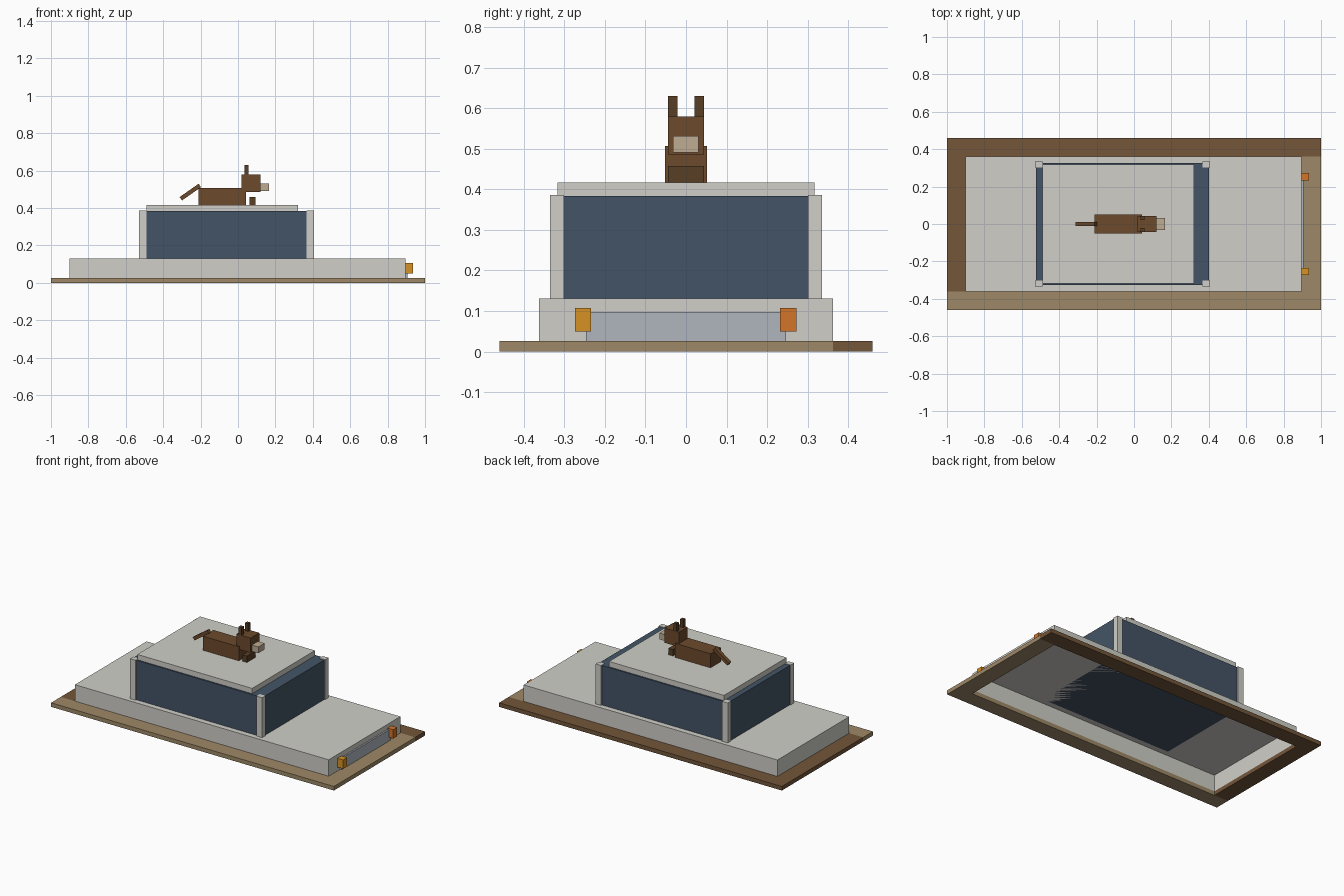
import bpy, bmesh, math

if "Cube" in bpy.data.objects:
    bpy.data.objects.remove(bpy.data.objects["Cube"])


def srgb(r, g, b):
    return tuple(((c / 255 + 0.055) / 1.055) ** 2.4 for c in (r, g, b)) + (1,)


def material(name, *rgb):
    m = bpy.data.materials.new(name)
    m.diffuse_color = srgb(*rgb)
    m.use_nodes = True
    m.node_tree.nodes["Principled BSDF"].inputs["Base Color"].default_value = m.diffuse_color
    return m


PAINT = material("pale_paint", 208, 207, 200)
GLASS = material("dark_glass", 68, 84, 102)
TAN = material("tan_wood", 158, 137, 103)
BROWN = material("brown_wood", 115, 86, 58)
FUR = material("brown_fur", 108, 74, 44)
DARK_FUR = material("dark_fur", 88, 62, 38)
MUZZLE = material("muzzle", 190, 172, 146)
PLATE = material("blue_grey", 176, 182, 191)
GOLD = material("amber", 214, 146, 36)
ORANGE = material("orange", 210, 118, 42)


def box(name, x, y, z, mat, open_bottom=False, tilt=0):
    """Box spanning the given (min, max) ranges, optionally tilted about y."""
    bm = bmesh.new()
    bmesh.ops.create_cube(bm, size=1)
    size = [r[1] - r[0] for r in (x, y, z)]
    bmesh.ops.scale(bm, vec=size, verts=bm.verts)
    if open_bottom:
        bm.normal_update()
        low = [f for f in bm.faces if f.normal.z < -0.5]
        bmesh.ops.delete(bm, geom=low, context='FACES_ONLY')
    me = bpy.data.meshes.new(name)
    bm.to_mesh(me)
    bm.free()
    me.materials.append(mat)
    ob = bpy.data.objects.new(name, me)
    ob.location = [(r[0] + r[1]) / 2 for r in (x, y, z)]
    ob.rotation_euler.y = tilt
    bpy.context.collection.objects.link(ob)
    return ob


# Wooden border around the car
FZ = (0, 0.026)
box("border_front", (-1, 1), (-0.46, -0.362), FZ, TAN)
box("border_right", (0.895, 1), (-0.362, 0.362), FZ, TAN)
box("border_back", (-0.9, 1), (0.362, 0.46), FZ, BROWN)
box("border_left", (-1, -0.9), (-0.362, 0.46), FZ, BROWN)

# Hollow car body, cabin glass and roof
box("car_body", (-0.9, 0.895), (-0.362, 0.362), (0.026, 0.131), PAINT, open_bottom=True)
box("cabin_glass", (-0.525, 0.4), (-0.327, 0.327), (0.131, 0.383), GLASS)
box("roof", (-0.49, 0.322), (-0.317, 0.317), (0.383, 0.417), PAINT)

# Corner pillars
for xn, x in (("rear", (-0.53, -0.49)), ("front", (0.365, 0.405))):
    for side, y in (("right", (-0.335, -0.301)), ("left", (0.301, 0.335))):
        box(f"pillar_{xn}_{side}", x, y, (0.131, 0.386), PAINT)

# Nose panel and lamps
box("nose_panel", (0.89, 0.905), (-0.246, 0.246), (0.026, 0.098), PLATE)
box("lamp_right", (0.887, 0.935), (-0.274, -0.234), (0.05, 0.107), GOLD)
box("lamp_left", (0.887, 0.935), (0.232, 0.272), (0.05, 0.107), ORANGE)

# Animal lying on the roof
box("animal_body", (-0.21, 0.042), (-0.052, 0.052), (0.417, 0.507), FUR)
box("animal_head", (0.02, 0.12), (-0.044, 0.044), (0.486, 0.58), FUR)
box("animal_snout", (0.115, 0.166), (-0.032, 0.031), (0.491, 0.531), MUZZLE)
box("animal_paws", (0.062, 0.094), (-0.044, 0.044), (0.417, 0.458), DARK_FUR)
for side, y in (("right", (-0.044, -0.021)), ("left", (0.021, 0.044))):
    box(f"animal_ear_{side}", (0.035, 0.057), y, (0.575, 0.63), DARK_FUR)
box("animal_tail", (-0.317, -0.193), (-0.012, 0.012), (0.474, 0.496), FUR,
    tilt=-math.radians(35))
